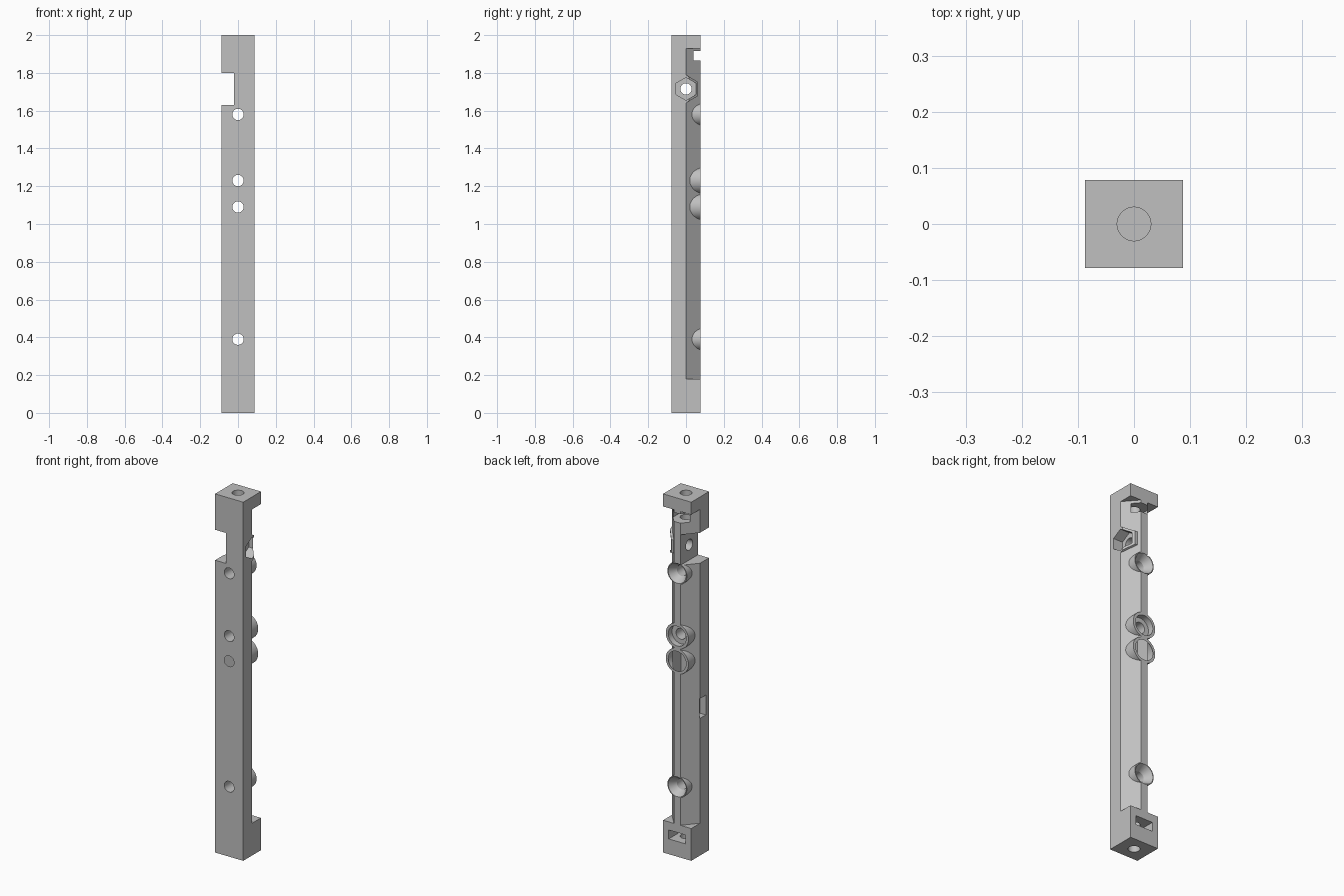
import bpy, bmesh, math
from mathutils import Matrix, Vector

cube = bpy.data.objects.get("Cube")
if cube:
    bpy.data.objects.remove(cube, do_unlink=True)

grey = bpy.data.materials.new("plain_grey")
grey.use_nodes = True
grey.diffuse_color = (0.53, 0.53, 0.53, 1)
grey.node_tree.nodes["Principled BSDF"].inputs["Base Color"].default_value = (0.53, 0.53, 0.53, 1)

HALF_W, HALF_D, HEIGHT = 0.087, 0.078, 2.0
RIDGE = 0.02          # half width of the narrow back ridge
BORE = 0.03           # radius of every round hole
BOLT_Z = 1.715


def make_object(name, bm):
    bmesh.ops.recalc_face_normals(bm, faces=bm.faces)
    mesh = bpy.data.meshes.new(name)
    bm.to_mesh(mesh)
    bm.free()
    mesh.materials.append(grey)
    obj = bpy.data.objects.new(name, mesh)
    bpy.context.collection.objects.link(obj)
    return obj


def box(name, low, high):
    bm = bmesh.new()
    low, high = Vector(low), Vector(high)
    bmesh.ops.create_cube(bm, size=1)
    bmesh.ops.scale(bm, vec=high - low, verts=bm.verts)
    bmesh.ops.translate(bm, vec=(low + high) / 2, verts=bm.verts)
    return make_object(name, bm)


def prism(name, outline, z0, z1):
    bm = bmesh.new()
    face = bm.faces.new([bm.verts.new((x, y, z0)) for x, y in outline])
    new = bmesh.ops.extrude_face_region(bm, geom=[face])["geom"]
    bmesh.ops.translate(bm, vec=(0, 0, z1 - z0),
                        verts=[g for g in new if isinstance(g, bmesh.types.BMVert)])
    return make_object(name, bm)


def rod(name, start, end, r1, r2=None, sides=48, spin=0):
    bm = bmesh.new()
    start, end = Vector(start), Vector(end)
    axis = end - start
    bmesh.ops.create_cone(bm, cap_ends=True, segments=sides, radius1=r1,
                          radius2=r1 if r2 is None else r2, depth=axis.length,
                          matrix=Matrix.Rotation(spin, 4, "Z"))
    turn = axis.to_track_quat("Z", "Y").to_matrix().to_4x4()
    bmesh.ops.transform(bm, matrix=Matrix.Translation((start + end) / 2) @ turn, verts=bm.verts)
    return make_object(name, bm)


def combine(target, tool, operation):
    mod = target.modifiers.new("combine", "BOOLEAN")
    mod.solver = "EXACT"
    mod.operation = operation
    mod.object = tool
    graph = bpy.context.evaluated_depsgraph_get()
    result = bpy.data.meshes.new_from_object(target.evaluated_get(graph))
    target.modifiers.clear()
    target.data = result
    bpy.data.objects.remove(tool, do_unlink=True)


# Square bar with both back corners sloped away between the end blocks
body = box("bar_body", (-HALF_W, -HALF_D, 0), (HALF_W, HALF_D, HEIGHT))
slope = (HALF_W - RIDGE) / HALF_D
for side in (-1, 1):
    far = 0.1
    wedge = [(side * (HALF_W + slope * far), -far),
             (side * (HALF_W - slope * far), far),
             (side * (HALF_W + slope * far), far)]
    combine(body, prism("corner_cut", wedge, 0.18, 1.93), "DIFFERENCE")

# Round bosses on the ridge: height, outer radius, and whether dished wide
screws = [(1.58, 0.06, False), (1.23, 0.07, True), (1.09, 0.07, True), (0.39, 0.06, False)]
for z, radius, wide in screws:
    combine(body, rod("screw_boss", (0, 0, z), (0, HALF_D, z), radius), "UNION")

# Hexagonal nut housing standing slightly proud of the slope
boss = rod("nut_boss", (0.005, 0, BOLT_Z), (HALF_W, 0, BOLT_Z), 0.074, sides=6)
top = max((v.co for v in boss.data.vertices), key=lambda c: c.z)
if abs(top.y) > 0.01:
    boss.data.transform(Matrix.Translation((0, 0, BOLT_Z)) @ Matrix.Rotation(math.pi / 6, 4, "X")
                        @ Matrix.Translation((0, 0, -BOLT_Z)))
limit = [(-0.02, -0.05), (HALF_W, -0.05), (HALF_W, 0.016), (0.034, HALF_D), (-0.02, HALF_D)]
combine(boss, prism("boss_limit", limit, 1.5, 1.9), "INTERSECT")
combine(body, boss, "UNION")

# Notch in the right side
combine(body, box("side_notch", (-0.2, -0.2, 1.63), (-RIDGE, 0.2, 1.80)), "DIFFERENCE")

# Hex nut pocket and cross bolt hole
pocket = rod("nut_pocket", (0.03, 0, BOLT_Z), (0.2, 0, BOLT_Z), 0.06, sides=6)
top = max((v.co for v in pocket.data.vertices), key=lambda c: c.z)
if abs(top.y) > 0.01:
    pocket.data.transform(Matrix.Translation((0, 0, BOLT_Z)) @ Matrix.Rotation(math.pi / 6, 4, "X")
                          @ Matrix.Translation((0, 0, -BOLT_Z)))
combine(body, pocket, "DIFFERENCE")
combine(body, rod("bolt_hole", (-0.2, 0, BOLT_Z), (0.2, 0, BOLT_Z), BORE), "DIFFERENCE")

# Screw holes with dished mouths at the back
for z, radius, wide in screws:
    combine(body, rod("screw_hole", (0, -0.2, z), (0, 0.2, z), BORE), "DIFFERENCE")
    if wide:
        dish = rod("dish", (0, 0.045, z), (0, 0.1, z), 0.055)
    else:
        dish = rod("dish", (0, 0.038, z), (0, 0.086, z), BORE, 0.06)
    combine(body, dish, "DIFFERENCE")

# End holes and the nut slots that cross them
for z_end, direction in ((0, 1), (HEIGHT, -1)):
    combine(body, rod("end_hole", (0, 0, z_end - 0.1 * direction),
                      (0, 0, z_end + 0.2 * direction), BORE), "DIFFERENCE")
    mid = z_end + 0.11 * direction
    combine(body, box("nut_slot", (-0.052, -0.05, mid - 0.025), (0.052, 0.2, mid + 0.025)),
            "DIFFERENCE")

# Shallow pocket in the right side
combine(body, box("side_pocket", (-0.2, -0.05, 0.765), (-0.05, 0.002, 0.875)), "DIFFERENCE")

# Smooth round walls, sharp edges elsewhere
bpy.ops.object.select_all(action="DESELECT")
body.select_set(True)
bpy.context.view_layer.objects.active = body
bpy.ops.object.shade_smooth_by_angle(angle=math.radians(25))
